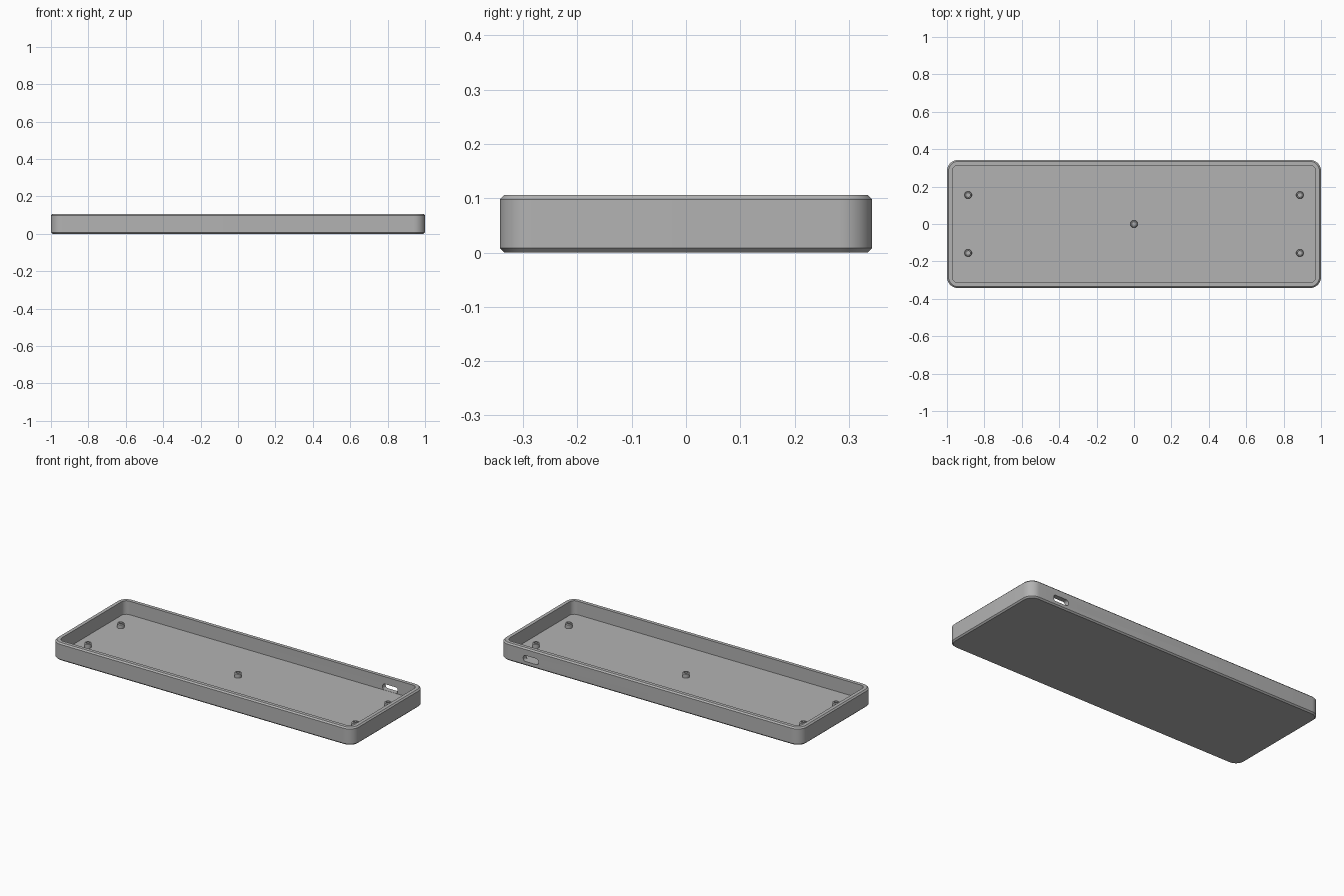
import bpy, bmesh, math

old = bpy.data.objects.get("Cube")
if old:
    bpy.data.objects.remove(old, do_unlink=True)

grey = bpy.data.materials.new("plain grey")
grey.use_nodes = True
colour = (0.45, 0.45, 0.45, 1)
grey.diffuse_color = colour
grey.node_tree.nodes["Principled BSDF"].inputs["Base Color"].default_value = colour


def outline(hx, hy, r, steps=10):
    """Counter-clockwise rounded rectangle; a full circle when r = hx = hy."""
    pts = []
    for quarter, (sx, sy) in enumerate([(1, 1), (-1, 1), (-1, -1), (1, -1)]):
        for i in range(steps + 1):
            a = math.pi / 2 * (quarter + i / steps)
            pts.append((sx * (hx - r) + r * math.cos(a),
                        sy * (hy - r) + r * math.sin(a)))
    return pts


def loft(name, rings):
    """Solid through (half x, half y, radius, z) rings, capped at both ends."""
    bm = bmesh.new()
    loops = [[bm.verts.new((x, y, z)) for x, y in outline(hx, hy, r)]
             for hx, hy, r, z in rings]
    for low, high in zip(loops, loops[1:]):
        n = len(low)
        for i in range(n):
            j = (i + 1) % n
            bm.faces.new((low[i], low[j], high[j], high[i]))
    bm.faces.new(loops[0][::-1])
    bm.faces.new(loops[-1])
    bmesh.ops.remove_doubles(bm, verts=bm.verts, dist=1e-5)
    bmesh.ops.recalc_face_normals(bm, faces=bm.faces)
    mesh = bpy.data.meshes.new(name)
    bm.to_mesh(mesh)
    bm.free()
    mesh.materials.append(grey)
    obj = bpy.data.objects.new(name, mesh)
    bpy.context.collection.objects.link(obj)
    return obj


def activate(obj):
    bpy.ops.object.select_all(action="DESELECT")
    obj.select_set(True)
    bpy.context.view_layer.objects.active = obj


HX, HY, TOP, FLOOR = 1.0, 0.343, 0.106, 0.025
CH, WALL, R = 0.008, 0.029, 0.06

# Tray shell: chamfered outside, flat rim, straight inner walls, floor
tray = loft("tray", [
    (HX - CH, HY - CH, R - CH, 0),
    (HX, HY, R, CH),
    (HX, HY, R, TOP - CH),
    (HX - CH, HY - CH, R - CH, TOP),
    (HX - WALL, HY - WALL, R - WALL, TOP),
    (HX - WALL, HY - WALL, R - WALL, FLOOR),
])

# Rounded cable port through the back wall
cutter = loft("port_cutter", [(0.05, 0.018, 0.014, -0.05), (0.05, 0.018, 0.014, 0.05)])
cutter.rotation_euler.x = math.pi / 2
cutter.location = (0.79, HY - WALL / 2, 0.044)
cutter.hide_render = True
cut = tray.modifiers.new("cable_port", "BOOLEAN")
cut.operation = "DIFFERENCE"
cut.solver = "EXACT"
cut.object = cutter
activate(tray)
bpy.ops.object.modifier_apply(modifier=cut.name)
bpy.data.objects.remove(cutter, do_unlink=True)
bpy.ops.object.shade_smooth_by_angle(angle=math.radians(30))

# Hollow screw posts on the floor: four near the corners, one central
RO, RI, POST = 0.02, 0.01, 0.052
spots = [(sx * 0.887, sy * 0.155) for sx in (-1, 1) for sy in (-1, 1)] + [(0, 0)]
for i, (x, y) in enumerate(spots):
    post = loft(f"screw_post_{i + 1}", [
        (RO, RO, RO, FLOOR - 0.003),
        (RO, RO, RO, POST - 0.004),
        (RO - 0.004, RO - 0.004, RO - 0.004, POST),
        (RI, RI, RI, POST),
        (RI, RI, RI, FLOOR + 0.001),
    ])
    post.location = (x, y, 0)
    activate(post)
    bpy.ops.object.shade_smooth_by_angle(angle=math.radians(30))
